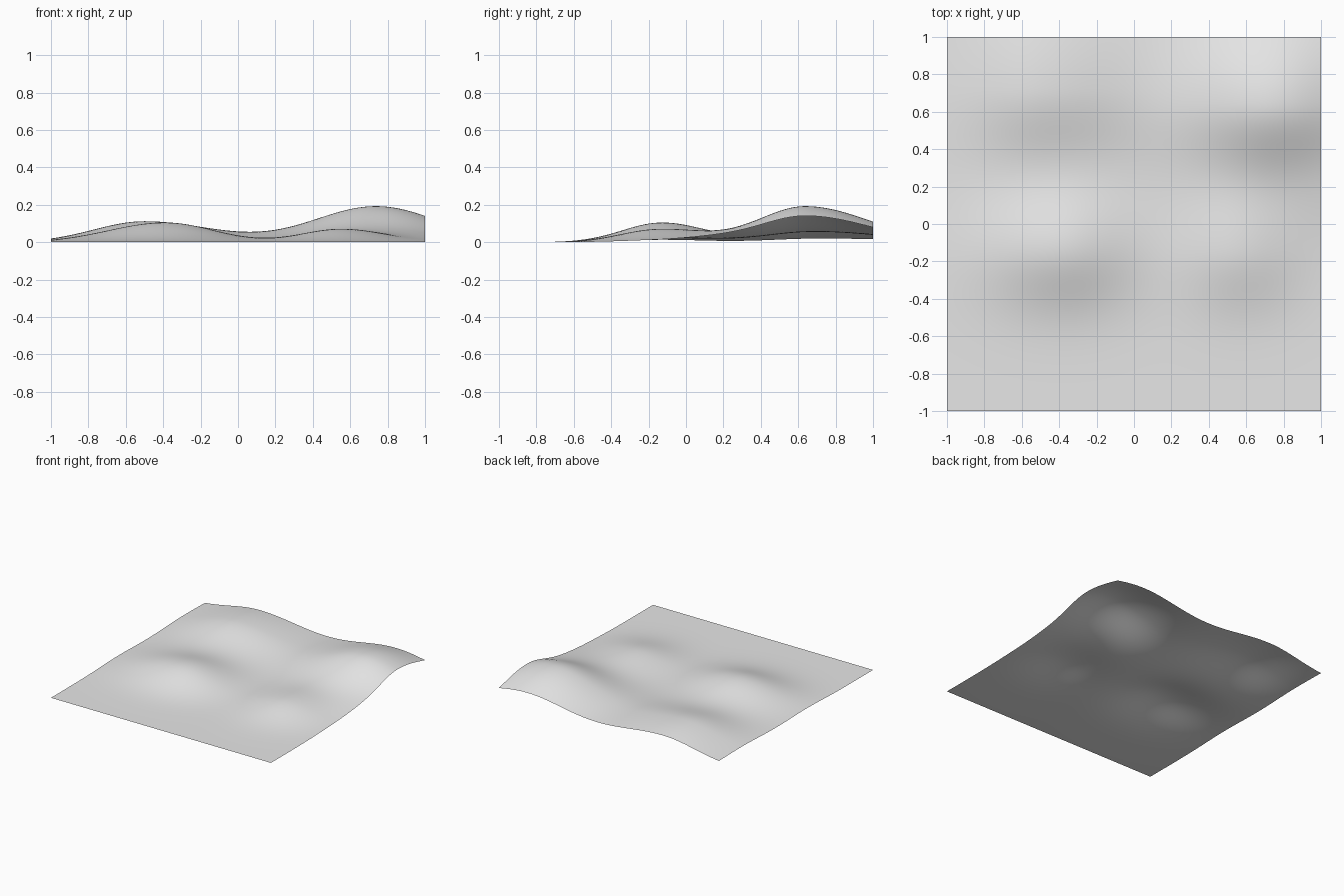
import bpy
import bmesh
import math

cube = bpy.data.objects.get("Cube")
if cube:
    bpy.data.objects.remove(cube, do_unlink=True)

# Each hill: centre x, centre y, height, spread to -x, +x, -y, +y
HILLS = [
    (0.74, 0.64, 0.192, 0.33, 0.33, 0.25, 0.34),    # tall back hill
    (-0.50, 0.72, 0.112, 0.27, 0.36, 0.26, 0.42),   # broad back hill
    (-0.39, -0.13, 0.105, 0.30, 0.26, 0.21, 0.23),  # front ridge
    (0.55, -0.14, 0.070, 0.21, 0.23, 0.21, 0.26),   # low front hill
    (1.00, 0.14, 0.015, 0.18, 0.18, 0.17, 0.17),    # shoulder on the edge
]


def ground_height(x, y):
    total = 0.0
    for cx, cy, height, west, east, south, north in HILLS:
        u = (x - cx) / (west if x < cx else east)
        v = (y - cy) / (south if y < cy else north)
        total += height * math.exp(-0.5 * (u * u + v * v))
    return total


# Rolling ground: a thin open sheet raised into hills
bm = bmesh.new()
bmesh.ops.create_grid(bm, x_segments=80, y_segments=80, size=1.0)
for vert in bm.verts:
    vert.co.z = ground_height(vert.co.x, vert.co.y)
for face in bm.faces:
    face.smooth = True
mesh = bpy.data.meshes.new("rolling_ground")
bm.to_mesh(mesh)
bm.free()

ground = bpy.data.objects.new("rolling_ground", mesh)
bpy.context.collection.objects.link(ground)

# Plain light grey
grey = bpy.data.materials.new("light_grey")
grey.use_nodes = True
colour = (0.8, 0.8, 0.8, 1.0)
grey.diffuse_color = colour
grey.node_tree.nodes["Principled BSDF"].inputs["Base Color"].default_value = colour
mesh.materials.append(grey)
